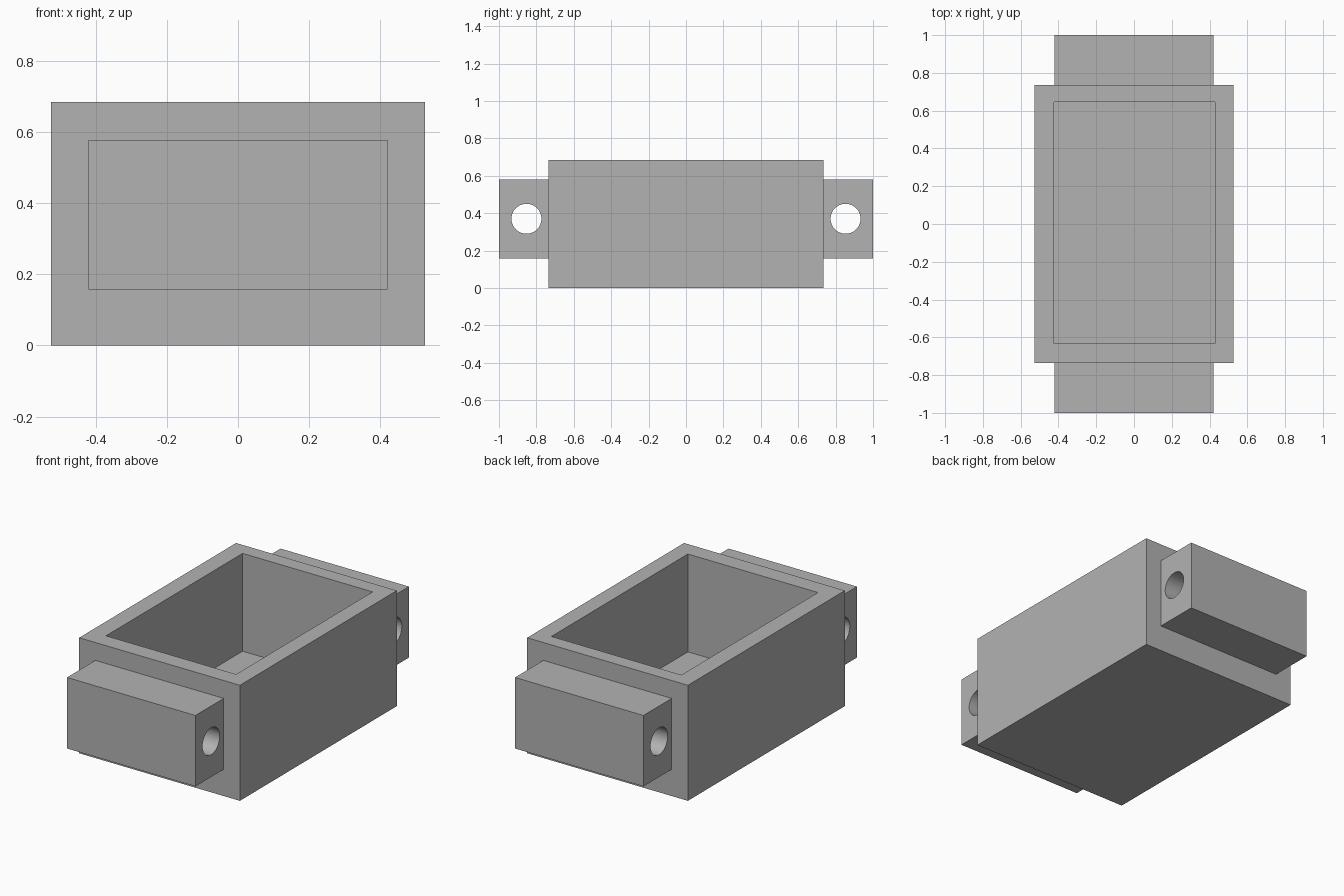
import bpy
import bmesh
from mathutils import Matrix, Vector

cube = bpy.data.objects.get("Cube")
if cube:
    bpy.data.objects.remove(cube, do_unlink=True)

grey = bpy.data.materials.new("plain grey")
grey.use_nodes = True
colour = (0.45, 0.45, 0.45, 1)
grey.diffuse_color = colour
grey.node_tree.nodes["Principled BSDF"].inputs["Base Color"].default_value = colour


def add_object(name, bm):
    mesh = bpy.data.meshes.new(name)
    bm.to_mesh(mesh)
    bm.free()
    mesh.materials.append(grey)
    obj = bpy.data.objects.new(name, mesh)
    bpy.context.scene.collection.objects.link(obj)
    return obj


def box(name, low, high):
    low, high = Vector(low), Vector(high)
    bm = bmesh.new()
    bmesh.ops.create_cube(bm, size=1, matrix=Matrix.Translation((low + high) / 2)
                          @ Matrix.Diagonal((high - low).to_4d()))
    return add_object(name, bm)


def rod(name, centre, radius, length):
    bm = bmesh.new()
    turn = Matrix.Rotation(1.570796, 4, 'Y')
    bmesh.ops.create_cone(bm, cap_ends=True, segments=64, radius1=radius, radius2=radius,
                          depth=length, matrix=Matrix.Translation(centre) @ turn)
    return add_object(name, bm)


def cut(obj, cutter):
    mod = obj.modifiers.new("cut " + cutter.name, 'BOOLEAN')
    mod.operation = 'DIFFERENCE'
    mod.solver = 'EXACT'
    mod.object = cutter
    bpy.context.view_layer.objects.active = obj
    bpy.ops.object.modifier_apply(modifier=mod.name)
    bpy.data.objects.remove(cutter, do_unlink=True)


# Open tray with a floor
tray = box("tray", (-0.527, -0.735, 0), (0.527, 0.735, 0.685))
cut(tray, box("cavity", (-0.423, -0.632, 0.105), (0.43, 0.647, 0.9)))

# Mounting lug at each end, with a bore running from side to side
for name, side in (("front_lug", -1), ("back_lug", 1)):
    near, far = sorted((side * 0.735, side))
    lug = box(name, (-0.421, near, 0.158), (0.421, far, 0.579))
    cut(lug, rod("bore", (0, side * 0.853, 0.37), 0.08, 1.2))
    bpy.ops.object.select_all(action='DESELECT')
    lug.select_set(True)
    bpy.context.view_layer.objects.active = lug
    bpy.ops.object.shade_smooth_by_angle()
